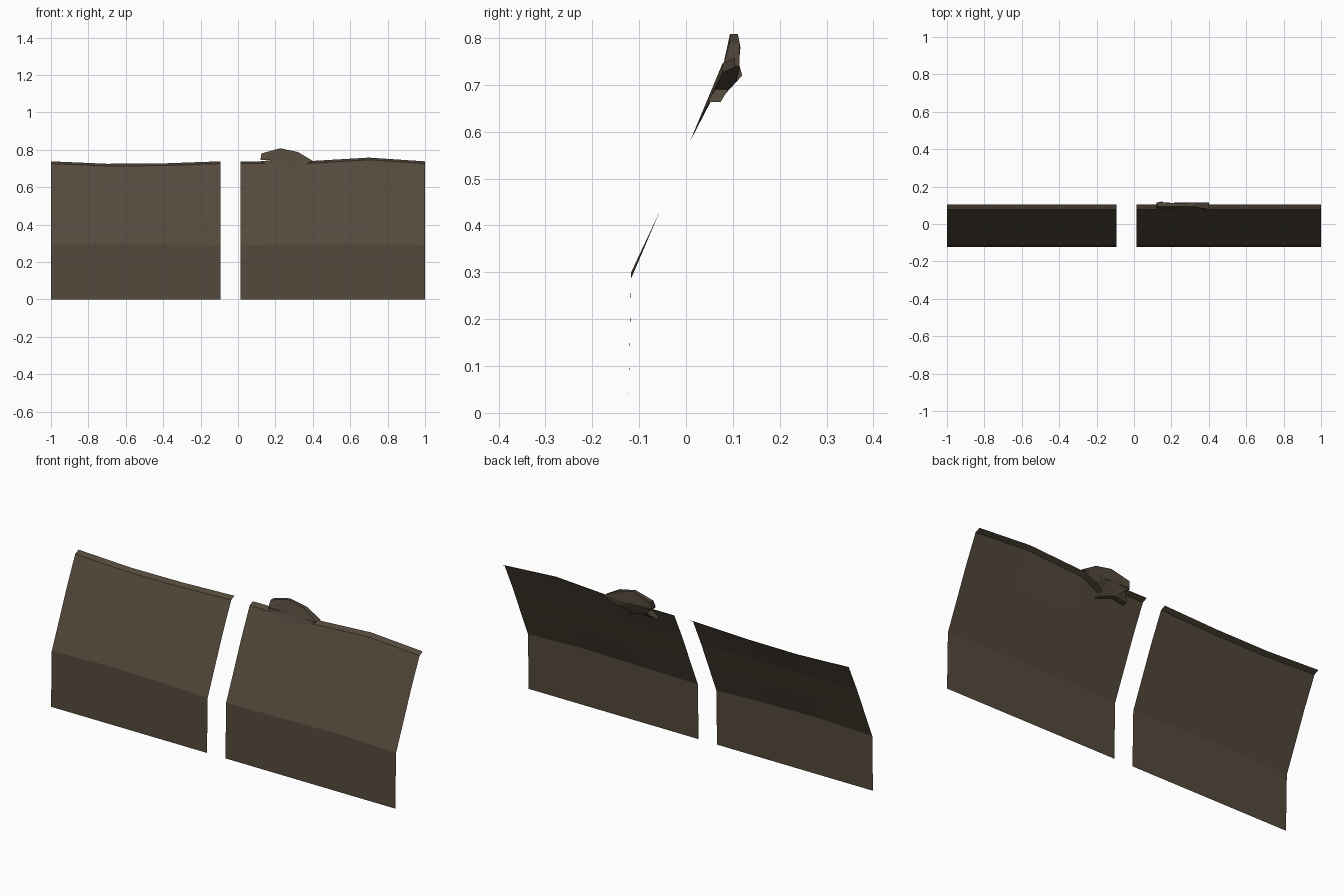
import bpy, bmesh

if "Cube" in bpy.data.objects:
    bpy.data.objects.remove(bpy.data.objects["Cube"])

mat = bpy.data.materials.new("dark brown steel")
mat.diffuse_color = (0.088, 0.067, 0.045, 1)
mat.use_nodes = True
mat.node_tree.nodes["Principled BSDF"].inputs["Base Color"].default_value = mat.diffuse_color


def finish(bm, name):
    me = bpy.data.meshes.new(name)
    bm.to_mesh(me)
    bm.free()
    me.materials.append(mat)
    ob = bpy.data.objects.new(name, me)
    bpy.context.collection.objects.link(ob)
    return ob


# Thin bent sheets: each column is (x, fold height, top height)
def sheet(name, columns):
    bm = bmesh.new()
    rows = []
    for x, fold, top in columns:
        prof = [(-0.123, 0), (-0.117, fold), (-0.055, 0.432), (0.008, 0.578),
                (0.078, top - 0.012), (0.105, top)]
        rows.append([bm.verts.new((x, y, z)) for y, z in prof])
    for a, b in zip(rows, rows[1:]):
        for i in range(len(a) - 1):
            bm.faces.new((a[i], b[i], b[i + 1], a[i + 1]))
    return finish(bm, name)


sheet("left_panel", [(-1, 0.29, 0.738), (-0.7, 0.3, 0.725),
                     (-0.4, 0.297, 0.727), (-0.094, 0.287, 0.738)])
sheet("right_panel", [(0.013, 0.29, 0.738), (0.36, 0.295, 0.738),
                      (0.7, 0.3, 0.758), (1, 0.29, 0.738)])


# Torn fragment on the rim: front outlines given depth that follows the slope
def depth(z):
    table = [(0.66, 0.046, 0.072), (0.69, 0.062, 0.09), (0.72, 0.075, 0.12),
             (0.745, 0.08, 0.113), (0.775, 0.092, 0.117), (0.812, 0.094, 0.11)]
    for (z0, f0, b0), (z1, f1, b1) in zip(table, table[1:]):
        if z <= z1:
            t = (z - z0) / (z1 - z0)
            return f0 + t * (f1 - f0), b0 + t * (b1 - b0)
    return table[-1][1:]


def shard(name, outline):
    bm = bmesh.new()
    front = [bm.verts.new((x, depth(z)[0], z)) for x, z in outline]
    back = [bm.verts.new((x, depth(z)[1], z)) for x, z in outline]
    n = len(outline)
    caps = [bm.faces.new(front), bm.faces.new(back[::-1])]
    for i in range(n):
        j = (i + 1) % n
        bm.faces.new((front[j], front[i], back[i], back[j]))
    bmesh.ops.triangulate(bm, faces=caps)
    bmesh.ops.recalc_face_normals(bm, faces=bm.faces)
    return finish(bm, name)


shard("upper_fragment", [(0.12, 0.745), (0.25, 0.742), (0.40, 0.74), (0.32, 0.788),
                         (0.225, 0.808), (0.125, 0.78)])
shard("lower_fragment", [(0.115, 0.682), (0.19, 0.69), (0.275, 0.663), (0.265, 0.69),
                         (0.32, 0.708), (0.40, 0.738), (0.25, 0.745), (0.12, 0.74),
                         (0.15, 0.72)])
